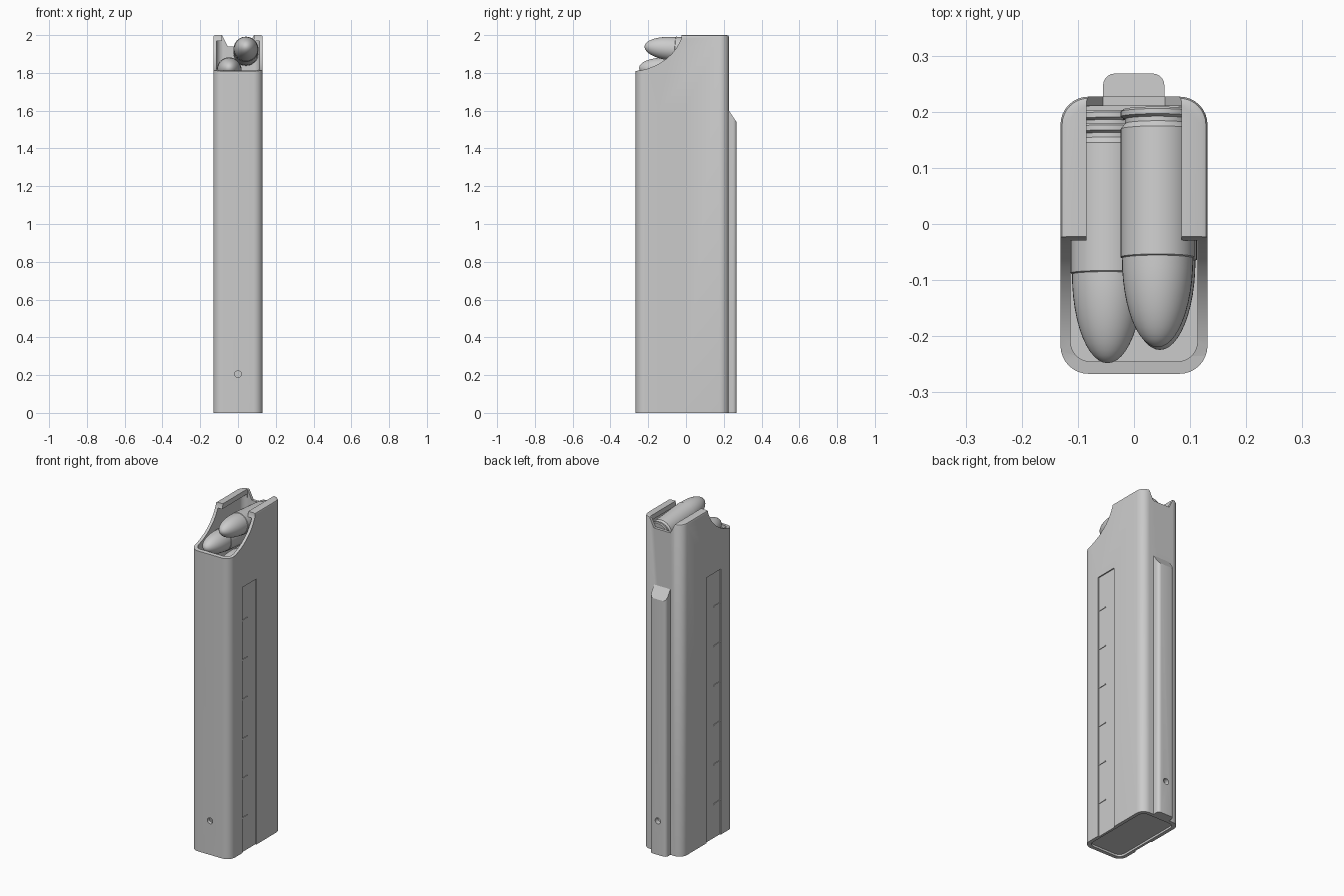
import bpy, bmesh, math
from mathutils import Vector

if "Cube" in bpy.data.objects:
    bpy.data.objects.remove(bpy.data.objects["Cube"])


def make_object(name, bm):
    bmesh.ops.recalc_face_normals(bm, faces=bm.faces)
    me = bpy.data.meshes.new(name)
    bm.to_mesh(me)
    bm.free()
    ob = bpy.data.objects.new(name, me)
    bpy.context.collection.objects.link(ob)
    return ob


def prism(name, pts, lo, hi, axis='z', top_bevel=0):
    """Extrude a 2D outline along an axis: z takes (x,y), x takes (y,z), y takes (x,z)."""
    place = {'z': lambda a, b, t: (a, b, t),
             'x': lambda a, b, t: (t, a, b),
             'y': lambda a, b, t: (a, t, b)}[axis]
    bm = bmesh.new()
    low = [bm.verts.new(place(a, b, lo)) for a, b in pts]
    high = [bm.verts.new(place(a, b, hi)) for a, b in pts]
    bm.faces.new(low)
    top = bm.faces.new(high)
    n = len(pts)
    for i in range(n):
        j = (i + 1) % n
        bm.faces.new((low[i], low[j], high[j], high[i]))
    if top_bevel:
        bmesh.ops.recalc_face_normals(bm, faces=bm.faces)
        bmesh.ops.bevel(bm, geom=list(top.edges), offset=top_bevel,
                        segments=2, profile=0.5, affect='EDGES')
    return make_object(name, bm)


def rounded(x0, x1, y0, y1, r, seg=8):
    pts = []
    corners = [(x1 - r, y1 - r), (x0 + r, y1 - r), (x0 + r, y0 + r), (x1 - r, y0 + r)]
    for k, (cx, cy) in enumerate(corners):
        for i in range(seg + 1):
            a = math.pi / 2 * (k + i / seg)
            pts.append((cx + r * math.cos(a), cy + r * math.sin(a)))
    return pts


def circle(cx, cz, r, n=24):
    return [(cx + r * math.cos(math.tau * i / n), cz + r * math.sin(math.tau * i / n))
            for i in range(n)]


def rect(a0, a1, b0, b1):
    return [(a0, b0), (a1, b0), (a1, b1), (a0, b1)]


def carve(ob, cutters):
    for c in cutters:
        m = ob.modifiers.new(c.name, 'BOOLEAN')
        m.operation, m.solver, m.object = 'DIFFERENCE', 'EXACT', c
    dg = bpy.context.evaluated_depsgraph_get()
    me = bpy.data.meshes.new_from_object(ob.evaluated_get(dg))
    ob.modifiers.clear()
    ob.data = me
    for c in cutters:
        bpy.data.objects.remove(c)


# Hollow box body with feed lips
body = prism("magazine_body", rounded(-0.131, 0.131, -0.267, 0.227, 0.05), 0, 2.0, top_bevel=0.01)
sweep = [(-0.4, 1.81), (-0.267, 1.81), (-0.235, 1.814), (-0.2, 1.823), (-0.165, 1.837),
         (-0.13, 1.856), (-0.1, 1.878), (-0.075, 1.901), (-0.054, 1.927),
         (-0.037, 1.955), (-0.025, 1.98), (-0.017, 2.05), (-0.4, 2.05)]
cutters = [
    prism("cavity", rounded(-0.113, 0.113, -0.245, 0.21, 0.035), 0.04, 1.97),
    prism("lip_gap", [(-0.085, 2.05), (-0.085, 2.0), (-0.055, 1.94),
                      (0.055, 1.94), (0.085, 2.0), (0.085, 2.05)], -0.05, 0.3, 'y'),
    prism("lip_slot", rect(-0.085, 0.085, 1.95, 2.05), -0.05, 0.21, 'y'),
    prism("front_sweep", sweep, -0.3, 0.3, 'x'),
    prism("base_recess", rounded(-0.11, 0.11, -0.245, 0.205, 0.035), -0.05, 0.012),
    prism("front_hole", circle(0, 0.205, 0.018), -0.3, -0.2, 'y'),
]
# Recessed side panels, mirrored
for s in (-1, 1):
    lo, hi = sorted((s * 0.124, s * 0.2))
    cutters.append(prism("panel_recess", rect(-0.145, -0.01, -0.05, 1.6), lo, hi, 'x'))
carve(body, cutters)

# Small ridges along each side panel
for s in (-1, 1):
    for i in range(6):
        z = 0.205 + 0.238 * i
        lo, hi = sorted((s * 0.121, s * 0.1275))
        prism("panel_ridge", [(-0.145, z - 0.004), (-0.085, z - 0.004),
                              (-0.092, z + 0.004), (-0.145, z + 0.004)], lo, hi, 'x')

# Rear spine with sloped top
spine = prism("rear_spine", rounded(-0.055, 0.054, 0.18, 0.268, 0.02, 5), 0, 1.62)
carve(spine, [
    prism("spine_slope", [(0.1, 1.6), (0.227, 1.6), (0.3, 1.492), (0.3, 1.8), (0.1, 1.8)], -0.2, 0.2, 'x'),
    prism("spine_inner", rect(0.0, 0.22, -0.1, 1.8), -0.2, 0.2, 'x'),
    prism("spine_hole", circle(0, 0.205, 0.018), 0.24, 0.3, 'y'),
])


# Round: a turned profile with rim, groove, case and domed tip
def cartridge(name, x, y, z, tilt):
    prof = [(0.061, 0), (0.066, 0.004), (0.066, 0.013), (0.058, 0.017), (0.058, 0.025),
            (0.066, 0.035), (0.066, 0.264), (0.0635, 0.266)]
    for i in range(1, 12):
        a = math.pi / 2 * i / 12
        prof.append((0.0635 * math.cos(a), 0.266 + 0.159 * math.sin(a)))
    bm = bmesh.new()
    n = 40
    rings = [[bm.verts.new((a, b, h)) for a, b in circle(0, 0, r, n)] for r, h in prof]
    for p, q in zip(rings, rings[1:]):
        for i in range(n):
            j = (i + 1) % n
            bm.faces.new((p[i], p[j], q[j], q[i]))
    bm.faces.new(rings[0])
    tip = bm.verts.new((0, 0, 0.425))
    for i in range(n):
        bm.faces.new((rings[-1][i], rings[-1][(i + 1) % n], tip))
    ob = make_object(name, bm)
    ob.location = (x, y, z)
    ob.rotation_euler.x = math.radians(90 - tilt)


cartridge("top_round", 0.042, 0.204, 1.903, 5)
cartridge("second_round", -0.047, 0.176, 1.798, 4)
cartridge("third_round", 0.046, 0.2, 1.70, 3)
cartridge("fourth_round", -0.046, 0.2, 1.595, 3)

# Smooth shading with sharp edges kept
for ob in bpy.context.scene.objects:
    ob.select_set(True)
bpy.context.view_layer.objects.active = body
bpy.ops.object.shade_smooth_by_angle(angle=math.radians(30))
